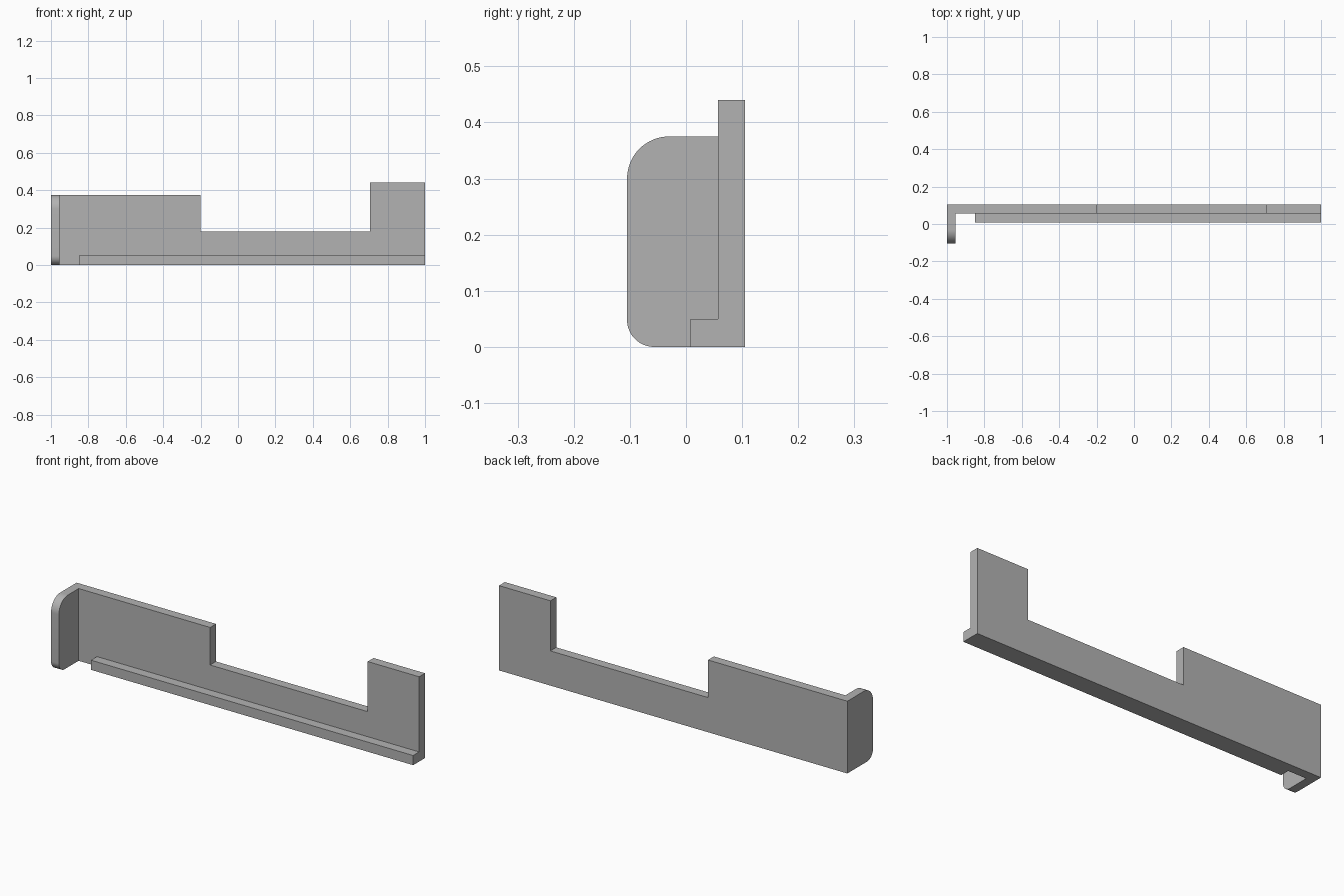
import bpy
import bmesh
import math
from mathutils import Vector

default = bpy.data.objects.get("Cube")
if default:
    bpy.data.objects.remove(default, do_unlink=True)

grey = bpy.data.materials.new("plain grey")
grey.use_nodes = True
colour = (0.45, 0.45, 0.45, 1)
grey.diffuse_color = colour
grey.node_tree.nodes["Principled BSDF"].inputs["Base Color"].default_value = colour

BACK, INNER, FRONT = 0.105, 0.057, -0.105


def extrude(name, points, offset):
    """Closed prism from a flat outline pushed along offset."""
    bm = bmesh.new()
    face = bm.faces.new([bm.verts.new(p) for p in points])
    result = bmesh.ops.extrude_face_region(bm, geom=[face], use_keep_orig=True)
    moved = [v for v in result["geom"] if isinstance(v, bmesh.types.BMVert)]
    bmesh.ops.translate(bm, verts=moved, vec=Vector(offset))
    bmesh.ops.recalc_face_normals(bm, faces=bm.faces)
    mesh = bpy.data.meshes.new(name)
    bm.to_mesh(mesh)
    bm.free()
    mesh.materials.append(grey)
    obj = bpy.data.objects.new(name, mesh)
    bpy.context.collection.objects.link(obj)
    return obj


def arc(cy, cz, radius, start, steps=16):
    """Quarter circle in the y-z plane on the outer end face."""
    angles = [math.radians(start + 90 * i / steps) for i in range(steps + 1)]
    return [(-1, cy + radius * math.cos(a), cz + radius * math.sin(a)) for a in angles]


# Back panel with its stepped top edge
outline = [(-1, 0), (1, 0), (1, 0.44), (0.705, 0.44), (0.705, 0.18),
           (-0.2, 0.18), (-0.2, 0.375), (-1, 0.375)]
panel = extrude("stepped_bracket", [(x, BACK, z) for x, z in outline], (0, INNER - BACK, 0))

# End flange with rounded front corners
big, small = 0.075, 0.048
flange_outline = [(-1, 0.08, 0), (-1, 0.08, 0.375)]
flange_outline += arc(FRONT + big, 0.375 - big, big, 90)
flange_outline += arc(FRONT + small, small, small, 180)
flange = extrude("end_flange", flange_outline, (0.045, 0, 0))

# Ledge along the bottom of the inner face
ledge_outline = [(-0.85, 0.008, 0), (-0.85, 0.08, 0), (-0.85, 0.08, 0.05), (-0.85, 0.008, 0.05)]
ledge = extrude("bottom_ledge", ledge_outline, (1.85, 0, 0))

# Fuse everything into one solid
bpy.ops.object.select_all(action="DESELECT")
bpy.context.view_layer.objects.active = panel
panel.select_set(True)
for part in (flange, ledge):
    union = panel.modifiers.new("union", "BOOLEAN")
    union.operation = "UNION"
    union.solver = "EXACT"
    union.object = part
    bpy.ops.object.modifier_apply(modifier=union.name)
    bpy.data.objects.remove(part, do_unlink=True)

bpy.ops.object.shade_smooth_by_angle(angle=math.radians(30))
